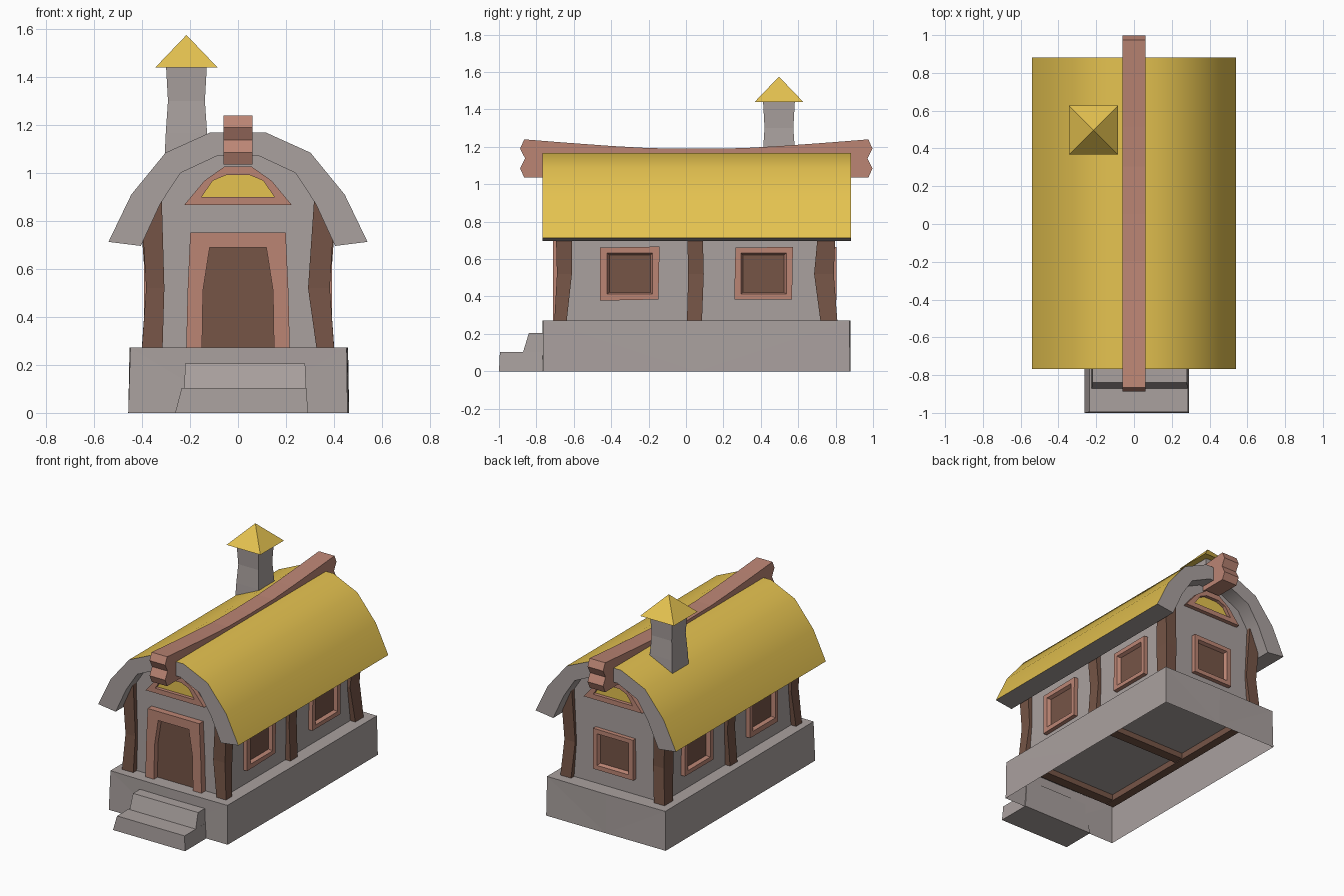
import bpy, bmesh, math, random
from mathutils import Matrix, Vector

if "Cube" in bpy.data.objects:
    bpy.data.objects.remove(bpy.data.objects["Cube"])

random.seed(4)
YC = 0.055            # middle of the house along y


def material(name, rgb):
    m = bpy.data.materials.new(name)
    m.diffuse_color = (*rgb, 1)
    m.use_nodes = True
    m.node_tree.nodes["Principled BSDF"].inputs["Base Color"].default_value = m.diffuse_color
    return m


STONE = material("warm grey stone", (0.40, 0.355, 0.345))
YELLOW = material("straw yellow", (0.78, 0.54, 0.08))
TRIM = material("light red wood", (0.50, 0.235, 0.175))
WOOD = material("dark brown wood", (0.18, 0.09, 0.062))


def loft(name, rings, mats, start=True, end=True, rule=None, smooth=False, tri=False):
    """Skin a list of closed point rings; rule(face) picks a material index."""
    bm = bmesh.new()
    vs = [[bm.verts.new(p) for p in r] for r in rings]
    n = len(rings[0])
    for a, b in zip(vs, vs[1:]):
        for i in range(n):
            j = (i + 1) % n
            bm.faces.new((a[i], a[j], b[j], b[i]))
    if start:
        bm.faces.new(vs[0][::-1])
    if end:
        cap = bm.faces.new(vs[-1])
        if rule == "cap":
            cap.material_index = 1
    if tri:
        bmesh.ops.triangulate(bm, faces=bm.faces[:])
    bmesh.ops.recalc_face_normals(bm, faces=bm.faces[:])
    bm.normal_update()
    if callable(rule):
        for f in bm.faces:
            f.material_index = rule(f)
    if smooth:
        for f in bm.faces:
            f.smooth = True
        for e in bm.edges:
            e.smooth = e.calc_face_angle(3) < math.radians(35)
    me = bpy.data.meshes.new(name)
    bm.to_mesh(me)
    bm.free()
    for m in mats:
        me.materials.append(m)
    ob = bpy.data.objects.new(name, me)
    bpy.context.collection.objects.link(ob)
    return ob


def rect(x0, x1, y0, y1, z, cuts=1, jit=0.0):
    """Horizontal rectangle ring, optionally subdivided and roughened."""
    c = [(x0, y0), (x1, y0), (x1, y1), (x0, y1)]
    out = []
    for i in range(4):
        a, b = Vector(c[i]), Vector(c[(i + 1) % 4])
        for k in range(cuts):
            p = a.lerp(b, k / cuts)
            j = [random.uniform(-jit, jit) for _ in range(2)]
            out.append((p.x + j[0], p.y + j[1], z))
    return out


def both(half):
    """Mirror a right-hand profile (bottom to top) into a full outline."""
    return half + [(-x, z) for x, z in reversed(half)]


def along_y(pts, y0, y1):
    return [[(x, y, z) for x, z in pts] for y in (y0, y1)]


def box(name, x0, x1, y0, y1, z0, z1, mat):
    return loft(name, [rect(x0, x1, y0, y1, z0), rect(x0, x1, y0, y1, z1)], [mat])


# Stone base, open underneath, and the two rough steps
loft("stone_base", [rect(-0.455, 0.46, -0.765, 0.88, 0, 2, 0.004),
                    rect(-0.452, 0.455, -0.765, 0.877, 0.272, 2, 0.005)],
     [STONE], start=False, tri=True)
loft("lower_step", [rect(-0.262, 0.292, -1.0, -0.76, 0),
                    rect(-0.235, 0.285, -0.995, -0.76, 0.103)], [STONE], tri=True)
loft("upper_step", [rect(-0.225, 0.285, -0.875, -0.76, 0.09),
                    rect(-0.22, 0.28, -0.84, -0.76, 0.205)], [STONE], tri=True)

# Floor beams seen from below
for s, side in ((1, "right"), (-1, "left")):
    xs = sorted((s * 0.34, s * 0.40))
    box("sill_beam_" + side, *xs, -0.69, 0.80, 0.215, 0.268, WOOD)
for y, nm in ((-0.66, "front"), (0.05, "middle"), (0.76, "back")):
    box("cross_beam_" + nm, -0.36, 0.36, y - 0.035, y + 0.035, 0.22, 0.266, WOOD)

# House walls with gambrel-like gables
WALL_Y0, WALL_Y1 = -0.665, 0.775
loft("house_walls", along_y(both([(0.362, 0.26), (0.362, 0.80), (0.335, 0.88),
                                  (0.25, 1.01), (0.10, 1.08)]), WALL_Y0, WALL_Y1), [STONE])

# Arched roof: yellow on top, grey on ends and underside
outer = both([(0.54, 0.713), (0.445, 0.91), (0.302, 1.085), (0.118, 1.168)])
inner = both([(0.405, 0.696), (0.325, 0.87), (0.24, 1.0), (0.09, 1.07)])
loft("roof", along_y(outer + inner[::-1], -0.767, 0.882), [STONE, YELLOW], smooth=True,
     rule=lambda f: int(f.normal.z > 0.2 and abs(f.normal.y) < 0.5))

# Sagging ridge beam with notched ends
half = [(0, 1.19), (0.25, 1.193), (0.46, 1.205), (0.72, 1.224), (0.92, 1.24), (0.942, 1.19),
        (0.915, 1.138), (0.942, 1.085), (0.92, 1.035)]
side = half + [(-y, z) for y, z in reversed(half[1:])]
loft("ridge_beam", [[(x, YC + y, z) for y, z in side] for x in (-0.06, 0.06)], [TRIM])

# Chimney and its pyramid cap
CX, CY = -0.215, 0.497


def square(r, z):
    return rect(CX - r, CX + r, CY - r, CY + r, z)


loft("chimney", [square(0.092, 1.04), square(0.086, 1.17), square(0.077, 1.30),
                 square(0.085, 1.445)], [STONE])
loft("chimney_cap", [square(0.13, 1.44), square(0.0005, 1.575)], [YELLOW])


# Crooked timber posts: outer x, inner x and y range at bottom, middle, top
def post(name, s, ranges):
    rings = []
    for z, xo, xi, y0, y1 in ranges:
        a, b = sorted((s * xo, s * xi))
        rings.append(rect(a, b, y0, y1, z))
    loft(name, rings, [WOOD])


for s, nm in ((1, "right"), (-1, "left")):
    k = 0.015 if s > 0 else 0.0
    post("front_post_" + nm, s, [(0.25, 0.402, 0.315 + k, -0.705, -0.64),
                                 (0.52, 0.383, 0.307 - k, -0.69, -0.61),
                                 (0.90, 0.405, 0.318, -0.70, -0.61)])
    post("middle_post_" + nm, s, [(0.26, 0.400, 0.34, 0.005, 0.085),
                                  (0.52, 0.385, 0.34, 0.012, 0.095),
                                  (0.80, 0.405, 0.34, 0.005, 0.088)])
    post("back_post_" + nm, s, [(0.26, 0.402, 0.32, 0.72, 0.81),
                                (0.52, 0.383, 0.30, 0.685, 0.79),
                                (0.90, 0.405, 0.318, 0.72, 0.805)])


# Framed openings: raised trim, sloped reveal, coloured pane
def opening(name, out, inn, pane, pane_mat, angle, origin, depth=0.04, jit=0.0):
    m = Matrix.Translation(origin) @ Matrix.Rotation(math.radians(angle), 4, 'Z')
    out = [(u + random.uniform(-jit, jit), v + random.uniform(-jit, jit)) for u, v in out]
    rings = [[m @ Vector((u, -w, v)) for u, v in pts]
             for pts, w in ((out, -0.01), (out, depth), (inn, depth), (pane, 0.006))]
    loft(name, rings, [TRIM, pane_mat], start=False, rule="cap")


def quad(a, b):
    return [(-a, -b), (a, -b), (a, b), (-a, b)]


for s, nm in ((1, "right"), (-1, "left")):
    for y, end in ((-0.30, "front"), (0.415, "back")):
        opening(f"window_{nm}_{end}", quad(0.155, 0.142), quad(0.122, 0.11),
                quad(0.11, 0.10), WOOD, 90 * s, (s * 0.362, y, 0.522), 0.03, 0.005)
opening("window_back", quad(0.155, 0.142), quad(0.122, 0.11), quad(0.11, 0.10),
        WOOD, 180, (0, WALL_Y1, 0.522), 0.03, 0.005)

# Front door
door = both([(0.15, 0.268), (0.146, 0.51), (0.118, 0.69)])
opening("front_door", both([(0.216, 0.265), (0.21, 0.51), (0.199, 0.752)]),
        door, door, WOOD, 0, (0, WALL_Y0, 0), 0.045)

# Half-round gable windows, front and back
arch_out = both([(0.225, 0.866), (0.14, 0.968), (0.055, 1.028)])
arch_in = both([(0.152, 0.90), (0.105, 0.968), (0.05, 0.991)])
opening("gable_window_front", arch_out, arch_in, arch_in, YELLOW, 0, (0, WALL_Y0, 0), 0.03)
opening("gable_window_back", arch_out, arch_in, arch_in, YELLOW, 180, (0, WALL_Y1, 0), 0.03)
